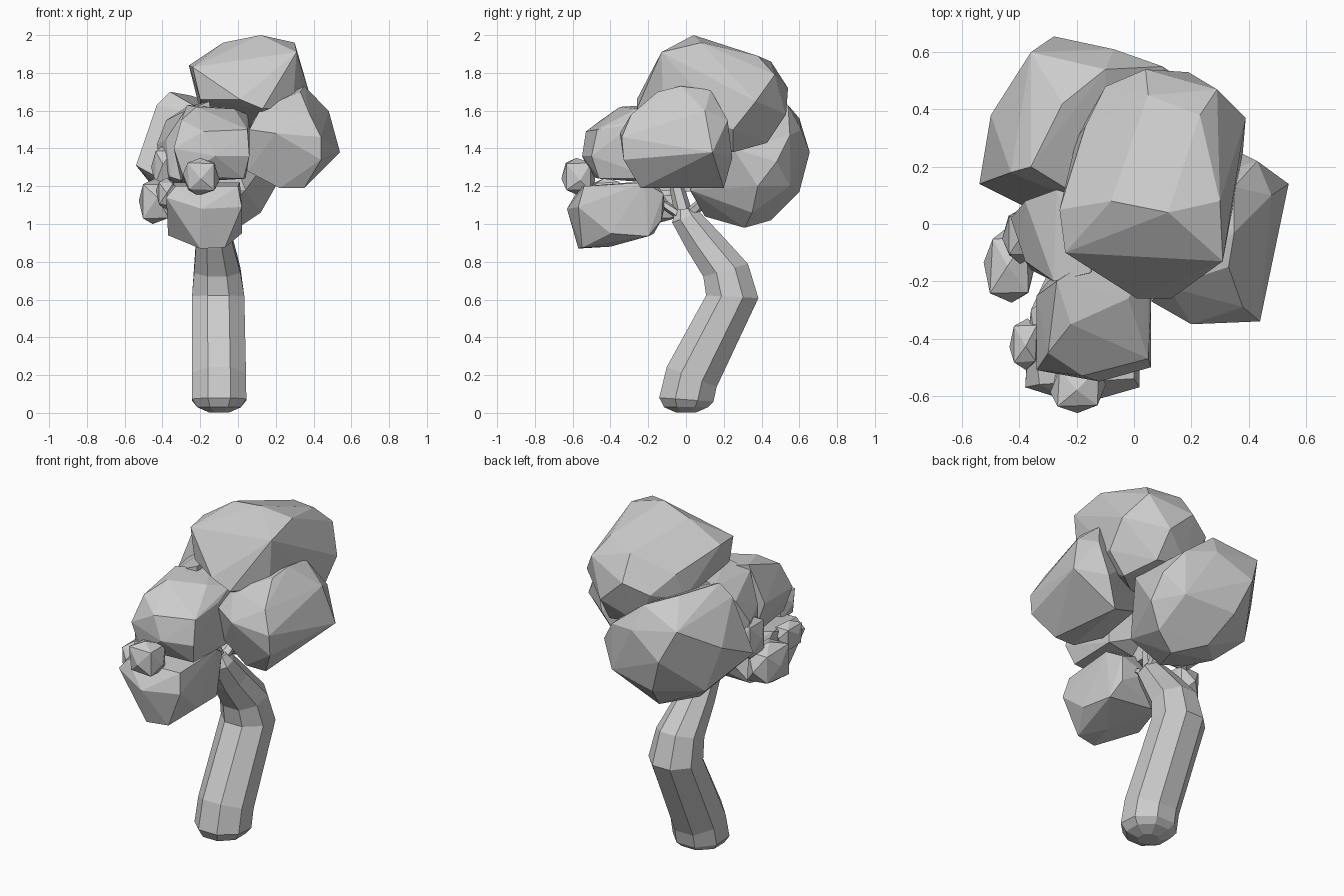
import bpy, bmesh, math, random
from mathutils import Vector, Matrix


def finish(bm, name):
    bmesh.ops.recalc_face_normals(bm, faces=bm.faces)
    me = bpy.data.meshes.new(name)
    bm.to_mesh(me)
    bm.free()
    ob = bpy.data.objects.new(name, me)
    bpy.context.collection.objects.link(ob)
    return ob


def faceted_clump(name, corners):
    """Flat-faced foliage mass wrapped around a few corner points."""
    bm = bmesh.new()
    for p in corners:
        bm.verts.new(p)
    bmesh.ops.convex_hull(bm, input=bm.verts[:])
    loose = [v for v in bm.verts if not v.link_faces]
    bmesh.ops.delete(bm, geom=loose, context='VERTS')
    return finish(bm, name)


def small_clump(name, centre, radii, seed):
    """Small foliage mass: a boxy, slightly uneven faceted ball."""
    rnd = random.Random(seed)
    corners = [(x, y, z) for x in (-1, 1) for y in (-1, 1) for z in (-1, 1)]
    points = [Vector(c) * rnd.uniform(.64, .76) for c in corners]
    for axis in range(3):
        for side in (-1, 1):
            p = Vector([rnd.uniform(-.2, .2) for _ in range(3)])
            p[axis] = side
            points.append(p)
    return faceted_clump(name, [[c + q * r for c, q, r in zip(centre, p, radii)] for p in points])


def limb(name, stations, sides):
    """Tapered tube; stations are (x, y, z, radius, tilt about x in degrees)."""
    bm = bmesh.new()
    rings = []
    for x, y, z, r, tilt in stations:
        m = Matrix.Translation((x, y, z)) @ Matrix.Rotation(math.radians(tilt), 4, 'X')
        rings.append([bm.verts.new(m @ Vector((r * math.cos((i + .5) * math.tau / sides),
                                               r * math.sin((i + .5) * math.tau / sides), 0)))
                      for i in range(sides)])
    for a, b in zip(rings, rings[1:]):
        for i in range(sides):
            j = (i + 1) % sides
            bm.faces.new((a[i], a[j], b[j], b[i]))
    bm.faces.new(rings[0])
    bm.faces.new(rings[-1])
    return finish(bm, name)


# Bent trunk and short branches
limb("trunk", [(-.10, 0, .003, .06, 0), (-.10, 0, .03, .125, 0), (-.10, .002, .07, .156, -4),
               (-.10, .03, .19, .154, -22), (-.105, .245, .615, .150, -3), (-.11, .21, .755, .133, 16),
               (-.125, .09, .91, .105, 28), (-.13, 0, 1.035, .085, 20), (-.13, -.01, 1.08, .05, 10)], 8)
for i, tip in enumerate([(-.15, -.14, 1.12), (-.10, .09, 1.12), (-.28, -.10, 1.15), (-.15, -.05, 1.2)]):
    limb(f"branch_{i + 1}", [(-.13, -.005, 1.03, .05, 0), (*tip, .04, 0)], 6)

# Large foliage masses
faceted_clump("top_foliage", [
    (.12, .04, 2.0), (.30, .08, 1.96), (-.08, .08, 1.96), (.05, .45, 1.86), (.23, .38, 1.89),
    (.29, .47, 1.79), (.04, .54, 1.72), (.19, .53, 1.58), (.39, .37, 1.65), (.38, .25, 1.5),
    (-.26, .05, 1.84), (-.24, -.1, 1.83), (.01, -.26, 1.66), (.13, -.26, 1.61), (.31, -.13, 1.91),
    (.29, -.12, 1.62), (.2, .43, 1.43), (0, .44, 1.46), (-.2, .3, 1.6), (.1, .1, 1.41),
    (-.17, .34, 1.75), (-.1, .48, 1.66), (.28, .25, 1.38), (-.2, -.12, 1.66)])
faceted_clump("back_left_foliage", [
    (-.54, .14, 1.31), (-.5, .38, 1.42), (-.43, .18, 1.63), (-.36, .6, 1.56), (-.28, .655, 1.38),
    (-.25, .42, 1.68), (-.36, .2, 1.70), (-.1, .54, 1.63), (-.07, .61, 1.5), (.1, .55, 1.47),
    (.2, .48, 1.33), (.2, .38, 1.2), (.2, .25, 1.4), (.12, .35, 1.06), (0, .31, .98),
    (-.14, .45, 1.02), (-.2, .6, 1.17), (-.42, .42, 1.16), (-.34, .04, 1.2), (-.1, .1, 1.04),
    (.04, .02, 1.18), (-.1, .04, 1.55), (.1, .55, 1.2), (-.3, .3, 1.05), (-.24, .12, 1.07)])
faceted_clump("right_foliage", [
    (.54, .14, 1.38), (.44, -.33, 1.34), (.44, -.34, 1.46), (.2, -.35, 1.48), (.06, -.27, 1.5),
    (.35, .13, 1.71), (.35, -.03, 1.73), (.33, -.15, 1.7), (.48, .1, 1.6), (.43, .22, 1.55),
    (.38, .245, 1.35), (.35, -.24, 1.19), (.22, -.24, 1.19), (.3, .2, 1.19), (.05, -.2, 1.28),
    (.08, .1, 1.3), (.1, .12, 1.6), (.12, -.22, 1.61), (.38, -.29, 1.58)])
faceted_clump("front_upper_foliage", [
    (-.34, -.51, 1.40), (-.3, -.45, 1.55), (-.22, -.35, 1.62), (-.02, -.26, 1.61), (.05, -.47, 1.5),
    (.06, -.5, 1.36), (-.12, -.55, 1.36), (-.18, -.53, 1.49), (.03, -.46, 1.24), (-.29, -.5, 1.25),
    (-.27, -.2, 1.63), (.06, -.27, 1.53), (.05, -.14, 1.58), (.04, -.16, 1.24), (-.3, -.2, 1.22),
    (-.34, -.25, 1.4), (-.12, -.1, 1.62), (-.12, -.1, 1.3)])
faceted_clump("front_lower_foliage", [
    (-.19, -.63, 1.08), (-.38, -.57, 1.14), (.02, -.57, 1.09), (-.2, -.57, .87), (-.07, -.55, .875),
    (-.37, -.4, .94), (0, -.2, .935), (-.3, -.17, .95), (-.33, -.56, 1.2), (0, -.54, 1.2),
    (-.36, -.3, 1.22), (.01, -.22, 1.22), (-.15, -.16, 1.22), (-.18, -.11, 1.1), (.02, -.4, .95),
    (-.02, -.12, 1.16), (-.03, -.13, 1.02), (-.15, -.4, .88)])
faceted_clump("left_foliage", [
    (-.27, .12, 1.62), (-.38, -.13, 1.45), (-.28, -.2, 1.6), (-.15, -.17, 1.65), (-.14, .08, 1.64),
    (-.43, .02, 1.42), (-.36, -.16, 1.25), (-.14, -.18, 1.18), (-.14, .05, 1.17), (-.38, .02, 1.2),
    (-.38, .08, 1.55)])

# Small foliage masses
small_clump("front_tuft", (-.195, -.57, 1.25), (.097, .09, .1), 1)
small_clump("left_tuft", (-.435, -.14, 1.12), (.09, .135, .12), 2)
small_clump("left_front_tuft", (-.38, -.42, 1.16), (.055, .09, .085), 3)
small_clump("left_back_tuft", (-.39, -.04, 1.3), (.07, .1, .13), 4)
